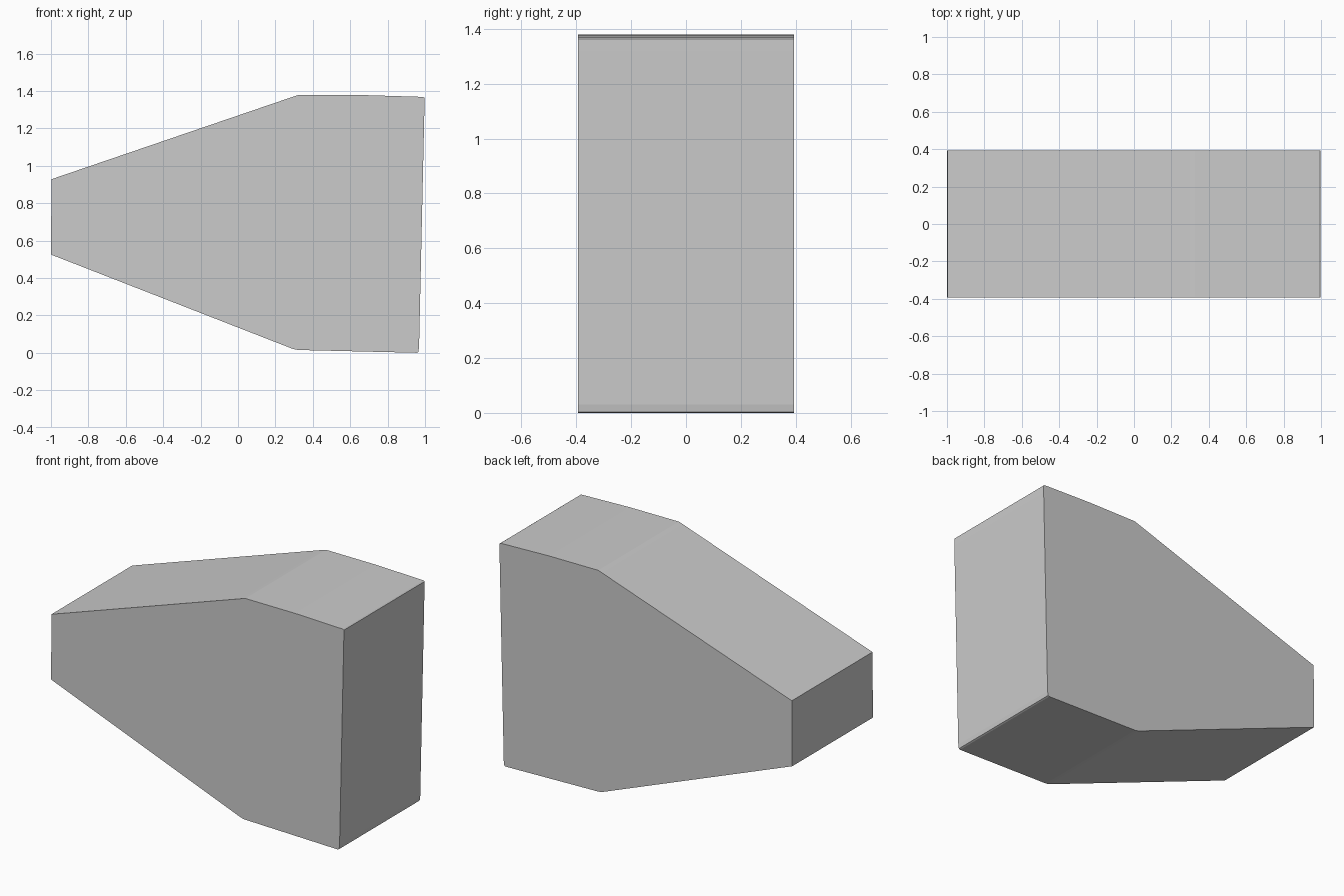
import bpy
import bmesh

if "Cube" in bpy.data.objects:
    bpy.data.objects.remove(bpy.data.objects["Cube"])

HALF_WIDTH = 0.393

# Side outline (x, z), clockwise from the lower left of the narrow end
outline = [
    (-1.0, 0.525), (-0.997, 0.928),                 # narrow end
    (0.30, 1.371), (0.325, 1.379), (0.66, 1.378),   # upper slope and top
    (0.99, 1.368), (0.997, 1.363), (0.997, 1.32),   # softened top corner
    (0.968, 0.03), (0.964, 0.004), (0.955, 0.0),    # wide end, bottom corner
    (0.32, 0.015), (0.295, 0.02),                   # underside
]


def extrude_outline(name, points, half):
    bm = bmesh.new()
    face = bm.faces.new([bm.verts.new((x, -half, z)) for x, z in points])
    result = bmesh.ops.extrude_face_region(bm, geom=[face], use_keep_orig=True)
    moved = [v for v in result["geom"] if isinstance(v, bmesh.types.BMVert)]
    bmesh.ops.translate(bm, verts=moved, vec=(0, 2 * half, 0))
    bmesh.ops.recalc_face_normals(bm, faces=bm.faces)
    mesh = bpy.data.meshes.new(name)
    bm.to_mesh(mesh)
    bm.free()
    obj = bpy.data.objects.new(name, mesh)
    bpy.context.collection.objects.link(obj)
    return obj


# Tapered solid block
extrude_outline("tapered_block", outline, HALF_WIDTH)
